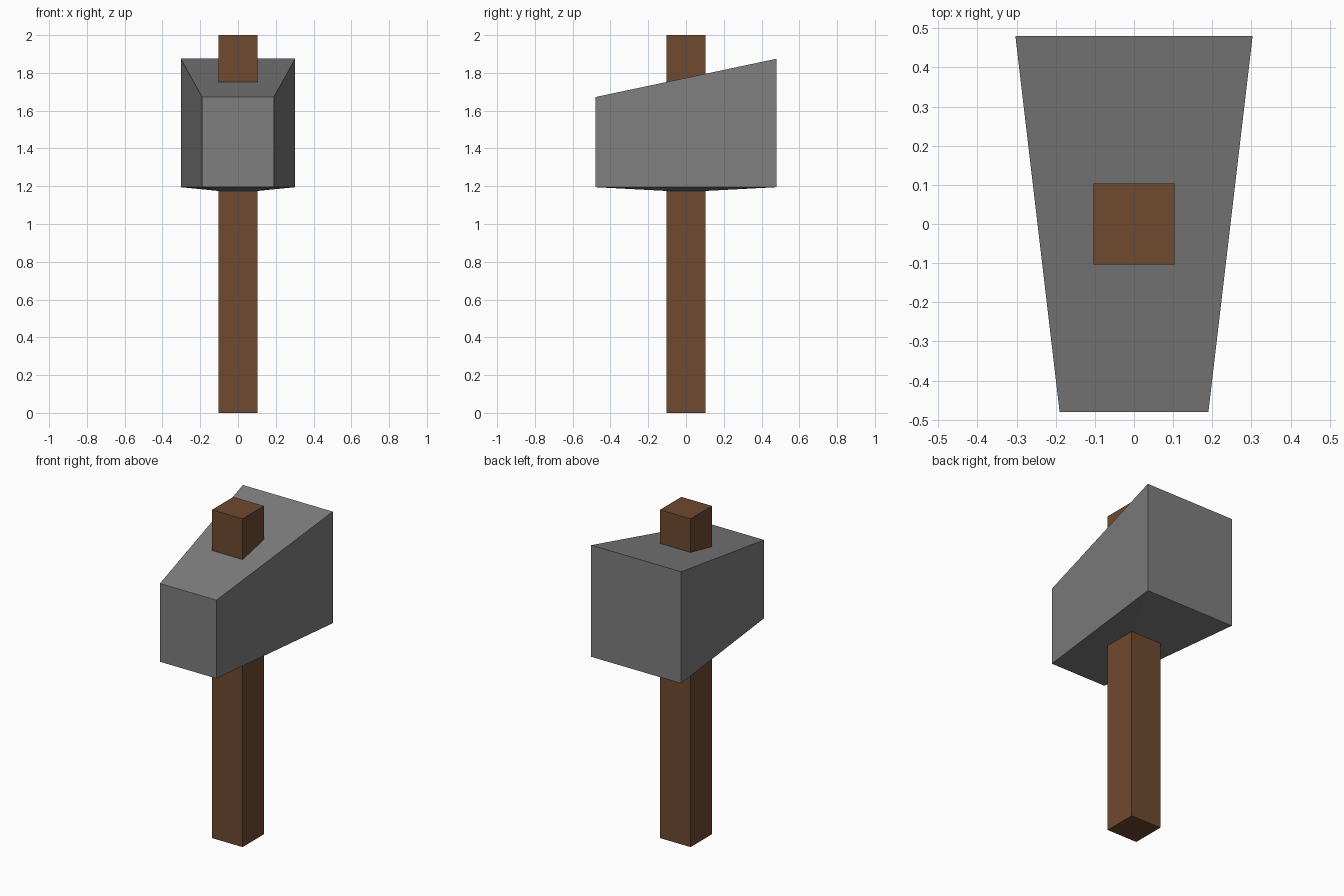
import bpy
import bmesh

if "Cube" in bpy.data.objects:
    bpy.data.objects.remove(bpy.data.objects["Cube"])


def material(name, rgb):
    m = bpy.data.materials.new(name)
    m.diffuse_color = (*rgb, 1.0)
    m.use_nodes = True
    m.node_tree.nodes["Principled BSDF"].inputs["Base Color"].default_value = m.diffuse_color
    return m


def add_object(name, bm, mat):
    bmesh.ops.recalc_face_normals(bm, faces=bm.faces[:])
    mesh = bpy.data.meshes.new(name)
    bm.to_mesh(mesh)
    bm.free()
    mesh.materials.append(mat)
    obj = bpy.data.objects.new(name, mesh)
    bpy.context.collection.objects.link(obj)
    return obj


stone = material("grey stone", (0.21, 0.21, 0.21))
wood = material("brown wood", (0.156, 0.067, 0.029))

HANDLE = 0.103      # half width of the square handle
HEAD_Y = 0.48       # half length of the head
HEAD_BOTTOM = 1.195

# Handle: square post running right through the head
bm = bmesh.new()
bmesh.ops.create_cube(bm, size=1)
for v in bm.verts:
    v.co = (v.co.x * 2 * HANDLE, v.co.y * 2 * HANDLE, v.co.z * 2 + 1)
add_object("handle", bm, wood)

# Head: block flaring in width and height toward the back
bm = bmesh.new()
bmesh.ops.create_cube(bm, size=2)
for v in bm.verts:
    back = v.co.y > 0
    half_width = 0.303 if back else 0.19
    top = 1.875 if back else 1.672
    v.co = (v.co.x * half_width, v.co.y * HEAD_Y,
            top if v.co.z > 0 else HEAD_BOTTOM)

# Underside sags slightly to meet the handle
bm.normal_update()
bottom = min(bm.faces, key=lambda f: f.calc_center_median().z)
inner = bmesh.ops.extrude_discrete_faces(bm, faces=[bottom])["faces"][0]
for v in inner.verts:
    v.co = (HANDLE if v.co.x > 0 else -HANDLE,
            HANDLE if v.co.y > 0 else -HANDLE, 1.175)
add_object("hammer_head", bm, stone)
